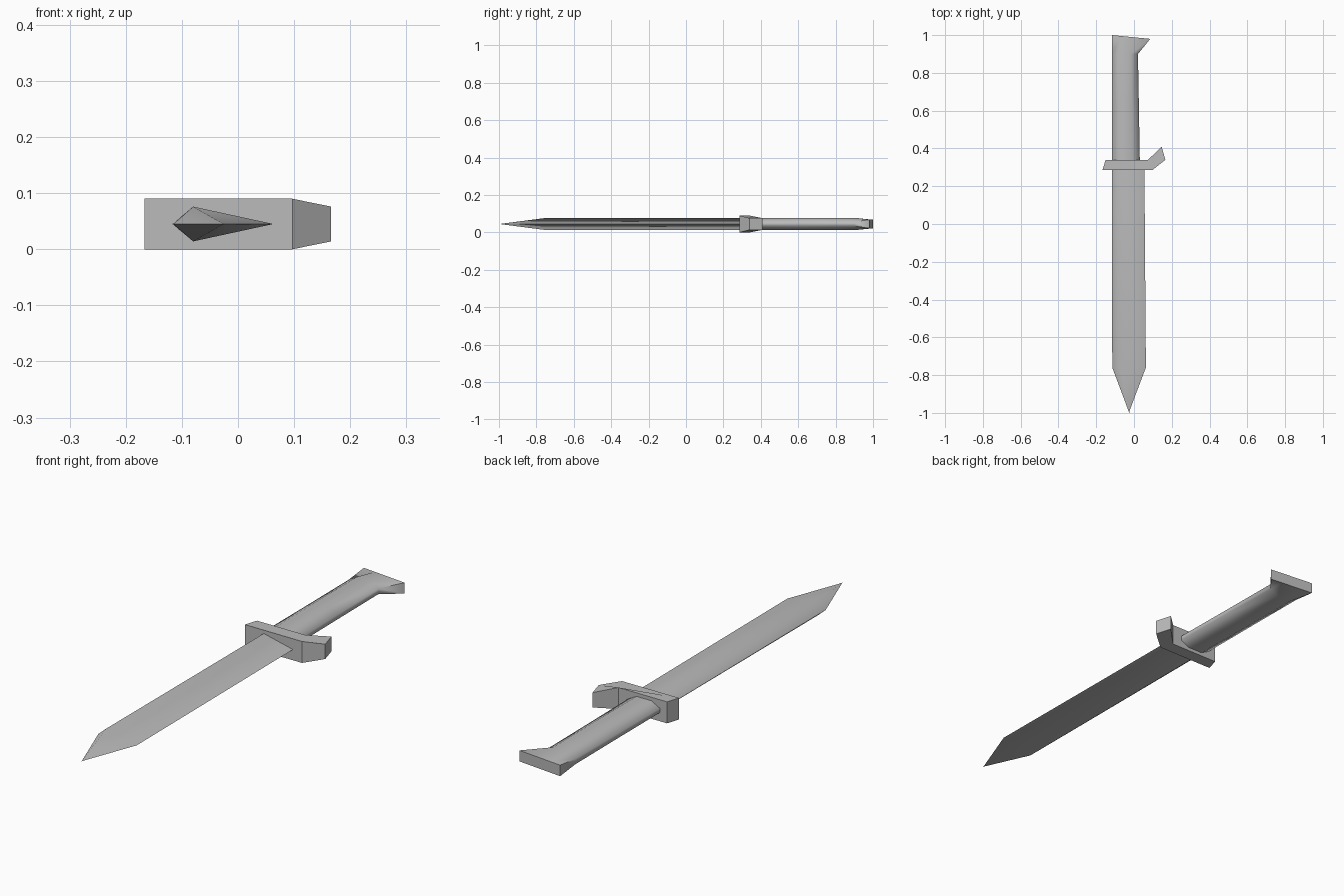
import bpy, bmesh
from math import radians

cube = bpy.data.objects.get("Cube")
if cube:
    bpy.data.objects.remove(cube)

MID = 0.045  # height of the flat centre plane

steel = bpy.data.materials.new("plain_grey")
steel.use_nodes = True
GREY = (0.5, 0.5, 0.5, 1)
steel.diffuse_color = GREY
steel.node_tree.nodes["Principled BSDF"].inputs["Base Color"].default_value = GREY


def loft(name, rings, smooth_angle):
    """Join rings of points with quads and cap both ends."""
    bm = bmesh.new()
    loops = [[bm.verts.new(p) for p in ring] for ring in rings]
    for a, b in zip(loops, loops[1:]):
        n = len(a)
        for i in range(n):
            j = (i + 1) % n
            bm.faces.new((a[i], a[j], b[j], b[i]))
    bm.faces.new(loops[0])
    bm.faces.new(loops[-1][::-1])
    bmesh.ops.remove_doubles(bm, verts=bm.verts, dist=1e-5)
    bmesh.ops.recalc_face_normals(bm, faces=bm.faces)
    mesh = bpy.data.meshes.new(name)
    bm.to_mesh(mesh)
    bm.free()
    mesh.materials.append(steel)
    if smooth_angle:
        mesh.shade_smooth()
        mesh.set_sharp_from_angle(angle=radians(smooth_angle))
    obj = bpy.data.objects.new(name, mesh)
    bpy.context.collection.objects.link(obj)
    return obj


# Blade: off-centre diamond section narrowing to a point
def diamond(y, back, ridge, edge, half):
    return [(back, y, MID), (ridge, y, MID + half), (edge, y, MID), (ridge, y, MID - half)]


blade_rings = [
    diamond(0.31, -0.117, -0.08, 0.055, 0.031),
    diamond(-0.76, -0.115, -0.08, 0.063, 0.031),
    diamond(-0.99, -0.029, -0.027, -0.024, 0.001),
    diamond(-1.0, -0.025, -0.025, -0.025, 0.0),
]
blade = loft("blade", blade_rings, 62)


# Guard: flat bar with a hooked, thinner prong
guard_outline = [(-0.167, 0.285, 0.045), (0.097, 0.285, 0.045), (0.166, 0.34, 0.031),
                 (0.146, 0.41, 0.031), (0.075, 0.34, 0.045), (-0.15, 0.34, 0.045)]
guard = loft("guard", [[(x, y, MID + s * h) for x, y, h in guard_outline] for s in (-1, 1)], 0)


# Grip: rounded eight-sided section that flares into a slanted rectangular butt
def grip_ring(y, x0, x1, half, side, slant=0.0):
    w = x1 - x0
    top = [(0, side), (0.27, 1), (0.73, 1), (1, side)]
    pts = [(t, h) for t, h in top] + [(t, -h) for t, h in reversed(top)]
    return [(x0 + t * w, y - slant * t, MID + h * half) for t, h in pts]


grip_rings = [
    grip_ring(0.32, -0.117, 0.031, 0.030, 0.3),
    grip_ring(0.62, -0.117, 0.026, 0.033, 0.3),
    grip_ring(0.9, -0.117, 0.021, 0.033, 0.35),
    grip_ring(1.0, -0.117, 0.086, 0.023, 1.0, 0.02),
]
grip = loft("grip", grip_rings, 62)
